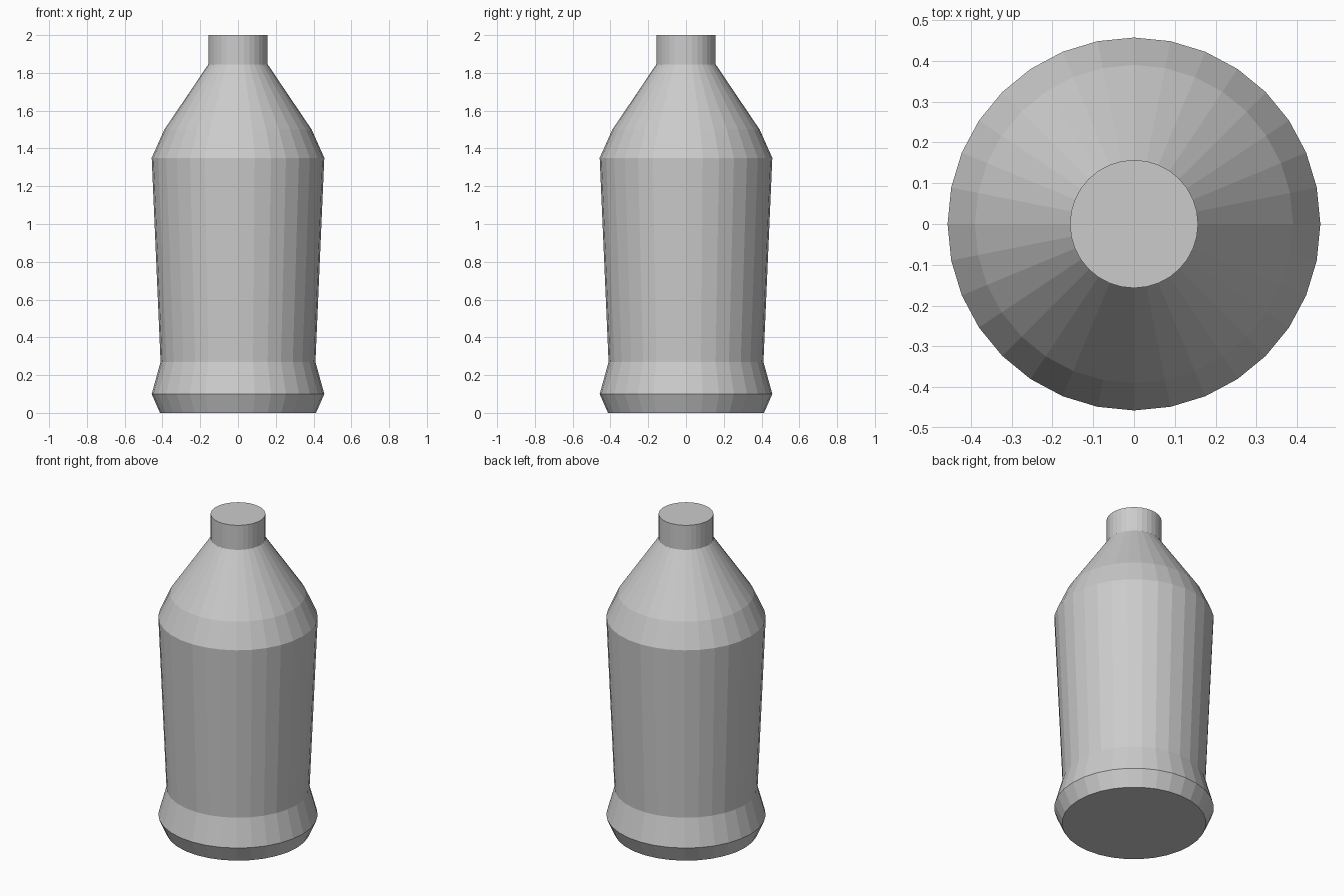
import bpy, bmesh
from math import cos, sin, tau

if "Cube" in bpy.data.objects:
    bpy.data.objects.remove(bpy.data.objects["Cube"])

SIDES = 32

# Bottle silhouette from base to mouth: (radius, height)
PROFILE = [(0.413, 0.0), (0.457, 0.10), (0.41, 0.27), (0.457, 1.35),
           (0.39, 1.50), (0.157, 1.845), (0.157, 2.0)]


def lathe(name, profile, sides):
    """Turn a profile around z into a closed, flat-shaded solid."""
    bm = bmesh.new()
    rings = [[bm.verts.new((r * cos(tau * i / sides), r * sin(tau * i / sides), z))
              for i in range(sides)] for r, z in profile]
    for low, high in zip(rings, rings[1:]):
        for i in range(sides):
            j = (i + 1) % sides
            bm.faces.new((low[i], low[j], high[j], high[i]))
    bm.faces.new(rings[0][::-1])
    bm.faces.new(rings[-1])
    mesh = bpy.data.meshes.new(name)
    bm.to_mesh(mesh)
    bm.free()
    obj = bpy.data.objects.new(name, mesh)
    bpy.context.collection.objects.link(obj)
    return obj


# Bottle with flared foot, tapered body, shoulder and capped neck
lathe("bottle", PROFILE, SIDES)
